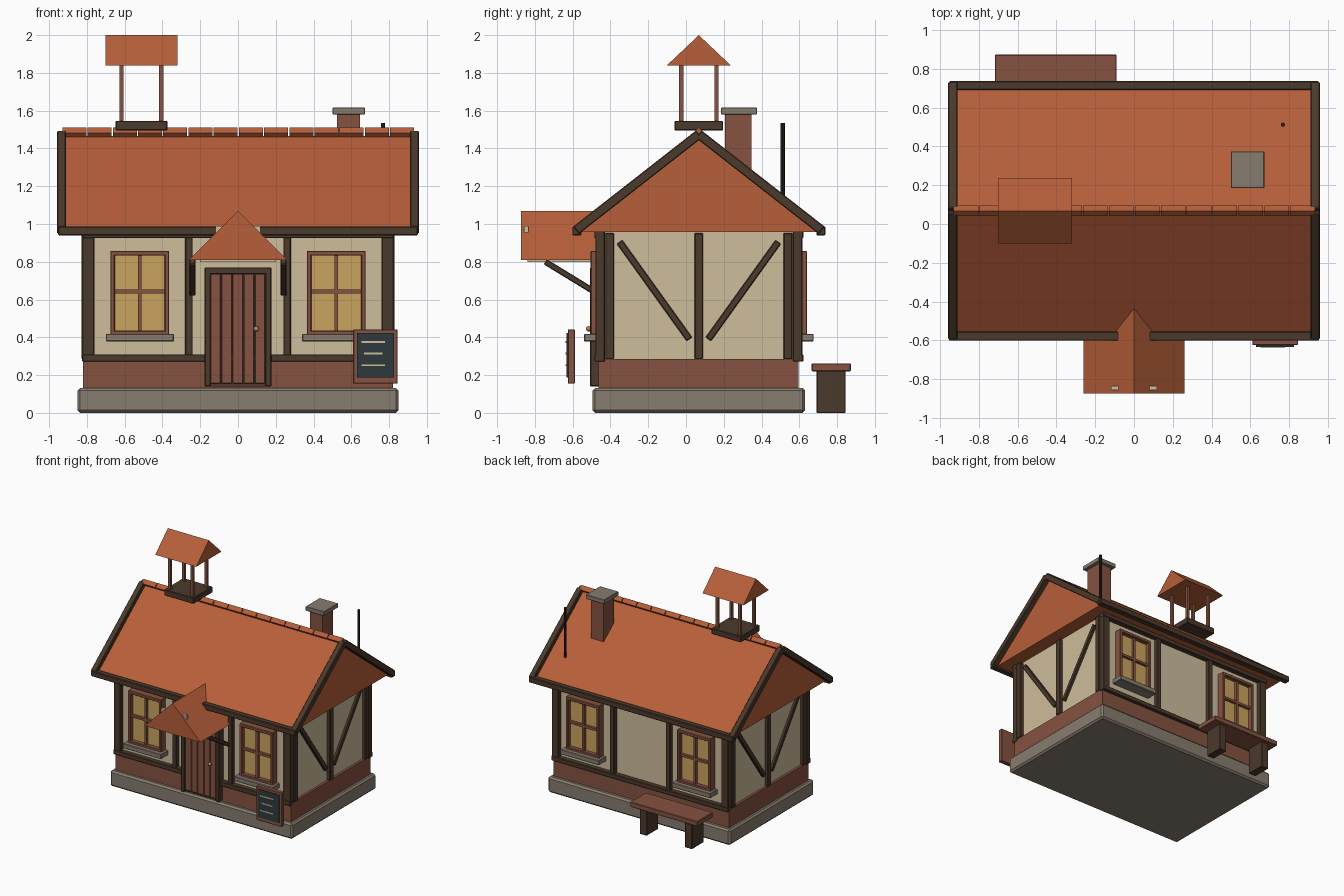
import bpy, bmesh
from mathutils import Vector, Matrix

if "Cube" in bpy.data.objects:
    bpy.data.objects.remove(bpy.data.objects["Cube"])

MID = 0.068  # y of the ridge line


def mat(name, r, g, b):
    m = bpy.data.materials.new(name)
    m.diffuse_color = (r, g, b, 1)
    m.use_nodes = True
    m.node_tree.nodes["Principled BSDF"].inputs["Base Color"].default_value = m.diffuse_color
    return m


TILE = mat("clay tile", 0.47, 0.114, 0.041)
CREAM = mat("cream plaster", 0.62, 0.51, 0.33)
STONE = mat("grey stone", 0.245, 0.205, 0.16)
TIMBER = mat("dark timber", 0.07, 0.041, 0.025)
BRICK = mat("red brown", 0.235, 0.085, 0.052)
GLASS = mat("amber glass", 0.60, 0.37, 0.115)
SLATE = mat("slate board", 0.026, 0.042, 0.048)
BRASS = mat("brass", 0.42, 0.26, 0.10)
IRON = mat("dark iron", 0.022, 0.018, 0.014)


def finish(bm, name, material, bevel=0):
    bmesh.ops.recalc_face_normals(bm, faces=bm.faces)
    me = bpy.data.meshes.new(name)
    bm.to_mesh(me)
    bm.free()
    me.materials.append(material)
    ob = bpy.data.objects.new(name, me)
    bpy.context.collection.objects.link(ob)
    if bevel:
        mod = ob.modifiers.new("edge", 'BEVEL')
        mod.width, mod.segments = bevel, 1
    return ob


def box(name, material, x, y, z, bevel=0):
    """Box from (low, high) ranges on each axis."""
    bm = bmesh.new()
    bmesh.ops.create_cube(bm, size=1)
    for v in bm.verts:
        v.co = [(a + b) / 2 + c * (b - a) for (a, b), c in zip(sorted_ranges(x, y, z), v.co)]
    return finish(bm, name, material, bevel)


def sorted_ranges(*ranges):
    return [tuple(sorted(r)) for r in ranges]


def strut(name, material, p, q, width, depth, bevel=0.005):
    """Beam in a plane of constant x, running from p to q."""
    p, q = Vector(p), Vector(q)
    d = (q - p).normalized()
    side = Vector((1, 0, 0))
    up = d.cross(side)
    bm = bmesh.new()
    bmesh.ops.create_cube(bm, size=1)
    for v in bm.verts:
        c = v.co.copy()
        v.co = (p + q) / 2 + side * c.x * width + d * c.y * (q - p).length + up * c.z * depth
    return finish(bm, name, material, bevel)


def prism(name, material, tri, ends, axis):
    """Triangle extruded along x or y; tri holds (across, z) points."""
    bm = bmesh.new()
    rows = [[bm.verts.new((e, a, z) if axis == 'x' else (a, e, z)) for a, z in tri] for e in ends]
    for r in rows:
        bm.faces.new(r)
    for i in range(3):
        j = (i + 1) % 3
        bm.faces.new((rows[0][i], rows[0][j], rows[1][j], rows[1][i]))
    return finish(bm, name, material)


def flip(y, back):
    """Mirror a y range to the rear wall when back is set."""
    return tuple(2 * MID - v for v in y) if back else y


# Foundation and walls
box("foundation", STONE, (-0.85, 0.85), (-0.495, 0.631), (0, 0.132), 0.014)
box("plinth", BRICK, (-0.82, 0.82), (-0.462, 0.596), (0.12, 0.285))
box("walls", CREAM, (-0.80, 0.80), (-0.445, 0.58), (0.27, 0.965))

# Timber frame and windows on the long walls
for back in (False, True):
    face = "back" if back else "front"
    wy = flip((-0.48, -0.43), back)
    by = flip((-0.485, -0.43), back)
    box(face + "_sill_beam", TIMBER, (-0.825, 0.825), by, (0.272, 0.31), 0.004)
    box(face + "_top_beam", TIMBER, (-0.825, 0.825), by, (0.925, 0.962), 0.004)
    for x, w in ((-0.792, 0.032), (-0.26, 0.02), (0.26, 0.02), (0.792, 0.032)):
        box(face + "_post", TIMBER, (x - w, x + w), wy, (0.28, 0.955), 0.004)
    for x in (-0.52, 0.52):
        box("window_glass", GLASS, (x - 0.14, x + 0.14), flip((-0.47, -0.43), back), (0.43, 0.845))
        fy = flip((-0.505, -0.44), back)
        for s in (-1, 1):
            box("window_jamb", BRICK, (x + s * 0.132, x + s * 0.156), fy, (0.415, 0.856), 0.004)
        box("window_head", BRICK, (x - 0.156, x + 0.156), fy, (0.832, 0.858), 0.004)
        box("window_foot", BRICK, (x - 0.156, x + 0.156), fy, (0.41, 0.436), 0.004)
        my = flip((-0.492, -0.46), back)
        box("window_mullion", BRICK, (x - 0.01, x + 0.01), my, (0.43, 0.845))
        box("window_crossbar", BRICK, (x - 0.14, x + 0.14), my, (0.633, 0.653))
        box("window_sill", STONE, (x - 0.18, x + 0.18), flip((-0.54, -0.44), back), (0.378, 0.418), 0.004)

# Timber frame on the gable walls
for s in (-1, 1):
    for y in (MID - 0.472, MID, MID + 0.472):
        box("side_post", TIMBER, (s * 0.78, s * 0.828), (y - 0.023, y + 0.023), (0.285, 0.952), 0.004)
    for t in (-1, 1):
        strut("side_brace", TIMBER, (s * 0.803, MID + t * 0.42, 0.905), (s * 0.803, MID + t * 0.05, 0.39), 0.036, 0.036)

# Main roof with bargeboards, eaves and ridge tiles
prism("main_roof", TILE, [(MID - 0.645, 0.958), (MID + 0.645, 0.958), (MID, 1.466)], (-0.915, 0.915), 'x')
for t in (-1, 1):
    box("eave_beam", TIMBER, (-0.953, 0.953), (MID + t * 0.622, MID + t * 0.67), (0.94, 0.987), 0.005)
    for s in (-1, 1):
        strut("bargeboard", TIMBER, (s * 0.934, MID + t * 0.65, 0.967), (s * 0.934, MID, 1.475), 0.048, 0.05)
for i in range(14):
    x = -0.93 + i * 0.1335
    for t in (-1, 1):
        prism("ridge_tile", TILE, [(MID - 0.027, 1.483), (MID + 0.027, 1.483), (MID, 1.483 + t * 0.028)],
              (x, x + 0.127), 'x')

# Open turret on the ridge
box("turret_base", TIMBER, (-0.648, -0.374), (MID - 0.128, MID + 0.128), (1.495, 1.546), 0.004)
for x in (-0.616, -0.406):
    for y in (MID - 0.093, MID + 0.093):
        box("turret_post", BRICK, (x - 0.011, x + 0.011), (y - 0.011, y + 0.011), (1.54, 1.845))
prism("turret_roof", TILE, [(MID - 0.169, 1.84), (MID + 0.169, 1.84), (MID, 2.0)], (-0.702, -0.32), 'x')

# Chimney and rod
box("chimney", BRICK, (0.525, 0.645), (0.207, 0.347), (1.15, 1.585))
box("chimney_cap", STONE, (0.50, 0.672), (0.185, 0.375), (1.58, 1.616), 0.003)
bm = bmesh.new()
bmesh.ops.create_cone(bm, segments=8, radius1=0.011, radius2=0.011, depth=0.42, cap_ends=True,
                      matrix=Matrix.Translation((0.768, 0.512, 1.325)))
finish(bm, "roof_rod", IRON)

# Porch roof and its brackets
prism("porch_roof", TILE, [(-0.26, 0.81), (0.26, 0.81), (0, 1.07)], (-0.873, -0.43), 'y')
box("porch_soffit", CREAM, (-0.2, 0.2), (-0.84, -0.45), (0.80, 0.812))
box("porch_tie", CREAM, (-0.118, 0.118), (-0.857, -0.835), (0.955, 0.99))
for s in (-1, 1):
    strut("porch_bracket", TIMBER, (s * 0.24, -0.745, 0.80), (s * 0.24, -0.47, 0.632), 0.032, 0.032)

# Door
for s in (-1, 1):
    box("door_jamb", TIMBER, (s * 0.145, s * 0.177), (-0.508, -0.44), (0.14, 0.768), 0.004)
box("door_head", TIMBER, (-0.177, 0.177), (-0.508, -0.44), (0.734, 0.77), 0.004)
box("door_backing", TIMBER, (-0.15, 0.15), (-0.482, -0.44), (0.14, 0.74))
for i in range(5):
    x = -0.146 + i * 0.0588
    box("door_plank", BRICK, (x, x + 0.055), (-0.495, -0.46), (0.155, 0.735), 0.003)
bm = bmesh.new()
bmesh.ops.create_uvsphere(bm, u_segments=10, v_segments=6, radius=0.015,
                          matrix=Matrix.Translation((0.097, -0.515, 0.445)))
finish(bm, "door_knob", BRASS)

# Notice board
box("notice_frame", BRICK, (0.61, 0.845), (-0.625, -0.588), (0.155, 0.442), 0.003)
box("notice_panel", SLATE, (0.63, 0.826), (-0.633, -0.62), (0.187, 0.422))
for z, w in ((0.375, 0.063), (0.315, 0.05), (0.252, 0.063)):
    box("chalk_line", CREAM, (0.716 - w, 0.716 + w), (-0.637, -0.631), (z - 0.005, z + 0.005))

# Bench behind the house
box("bench_seat", BRICK, (-0.717, -0.09), (0.665, 0.873), (0.22, 0.262), 0.004)
for x in (-0.615, -0.192):
    box("bench_leg", TIMBER, (x - 0.033, x + 0.033), (0.692, 0.845), (0, 0.225), 0.003)
